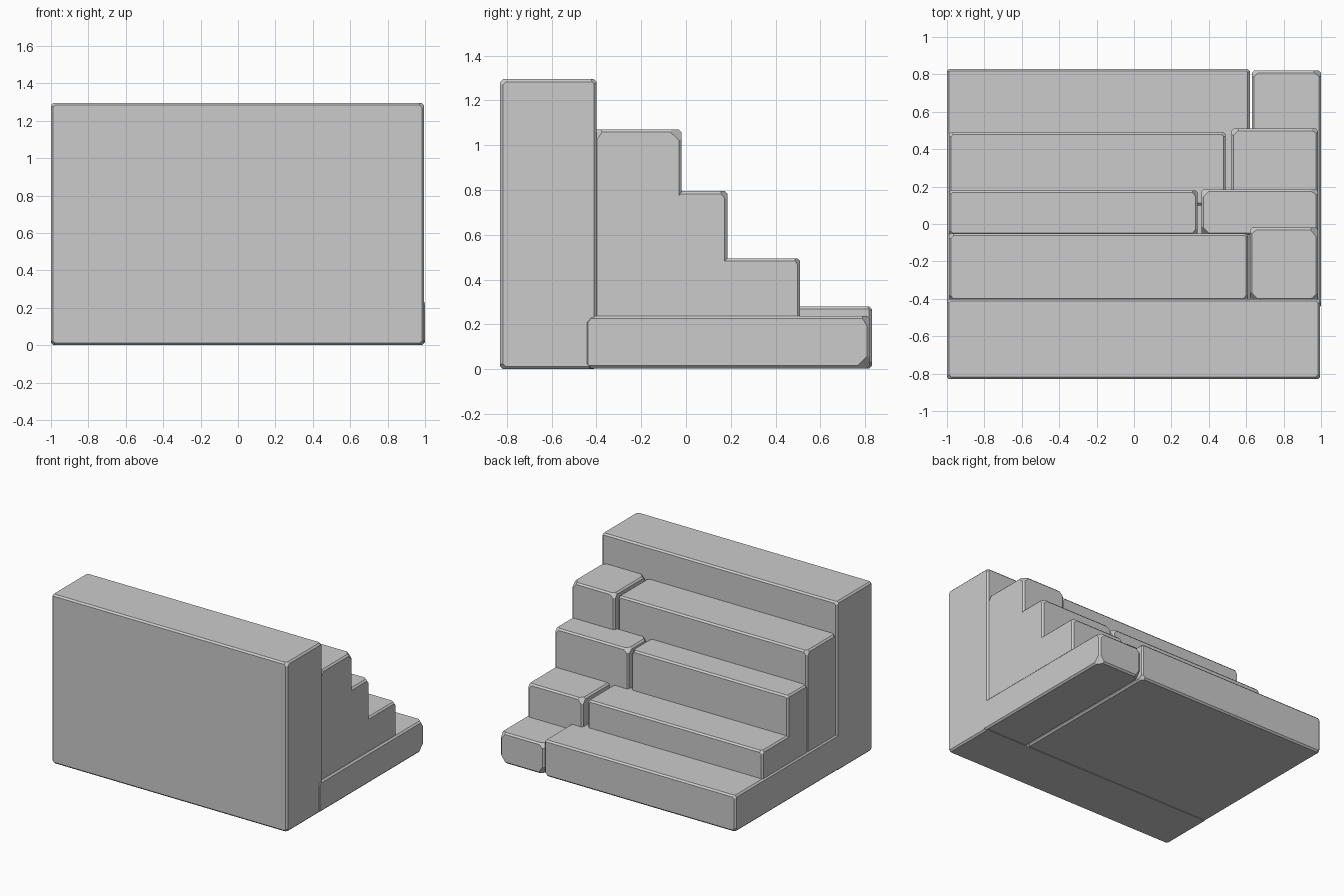
import bpy, bmesh, random
from mathutils import Vector

if "Cube" in bpy.data.objects:
    bpy.data.objects.remove(bpy.data.objects["Cube"])

random.seed(4)
stone = bpy.data.materials.new("grey stone")
stone.diffuse_color = (0.6, 0.6, 0.6, 1)
stone.use_nodes = True
stone.node_tree.nodes["Principled BSDF"].inputs["Base Color"].default_value = stone.diffuse_color


def block(name, x0, x1, y0, y1, z0, z1, cut=0.02, corner=0.035):
    """Rough-hewn stone: box with chamfered edges and clipped corners."""
    size = Vector((x1 - x0, y1 - y0, z1 - z0))
    mid = Vector((x0 + x1, y0 + y1, z0 + z1)) / 2
    bm = bmesh.new()
    bmesh.ops.create_cube(bm, size=1)
    for v in bm.verts:
        v.co = Vector([c * s for c, s in zip(v.co, size)]) + mid
    # clip every corner with a slightly random plane
    for c in [v.co.copy() for v in bm.verts]:
        n = Vector([(1 if a > b else -1) * random.uniform(0.7, 1.2)
                    for a, b in zip(c, mid)])
        p = c - Vector((n.x > 0, 0, 0)) * corner + Vector((n.x < 0, 0, 0)) * corner
        bmesh.ops.bisect_plane(bm, geom=bm.verts[:] + bm.edges[:] + bm.faces[:],
                               plane_co=p, plane_no=n, clear_outer=True)
        bmesh.ops.holes_fill(bm, edges=[e for e in bm.edges if e.is_boundary])
    # narrow chamfer on the long edges
    long_edges = [e for e in bm.edges
                  if sum(abs(d) > 1e-4 for d in e.verts[0].co - e.verts[1].co) == 1]
    bmesh.ops.bevel(bm, geom=long_edges, offset=cut * 0.6, segments=1,
                    affect='EDGES', clamp_overlap=True)
    bmesh.ops.recalc_face_normals(bm, faces=bm.faces)
    me = bpy.data.meshes.new(name)
    bm.to_mesh(me)
    bm.free()
    me.materials.append(stone)
    bpy.context.collection.objects.link(bpy.data.objects.new(name, me))


# tall slab at the front
block("tall_slab", -1, 0.995, -0.83, -0.40, 0, 1.295)

# steps: split x of long and short stone, start y, their end y, base z, their top z
steps = [
    ("top_step", 0.61, 0.62, -0.41, -0.05, -0.02, 0.05, 1.05, 1.07),
    ("third_step", 0.34, 0.36, -0.06, 0.18, 0.185, 0.05, 0.795, 0.795),
    ("second_step", 0.49, 0.52, 0.10, 0.49, 0.51, 0.05, 0.49, 0.495),
    ("bottom_step", 0.62, 0.63, -0.45, 0.83, 0.82, 0.003, 0.28, 0.238),
]
for name, xa, xb, y0, ya, yb, z0, za, zb in steps:
    bottom = name == "bottom_step"
    block(name + "_long_stone", -1 if bottom else -0.99, xa, y0, ya, z0, za)
    block(name + "_short_stone", xb, 1 if bottom else 0.985, y0, yb, z0, zb,
          corner=0.05)
